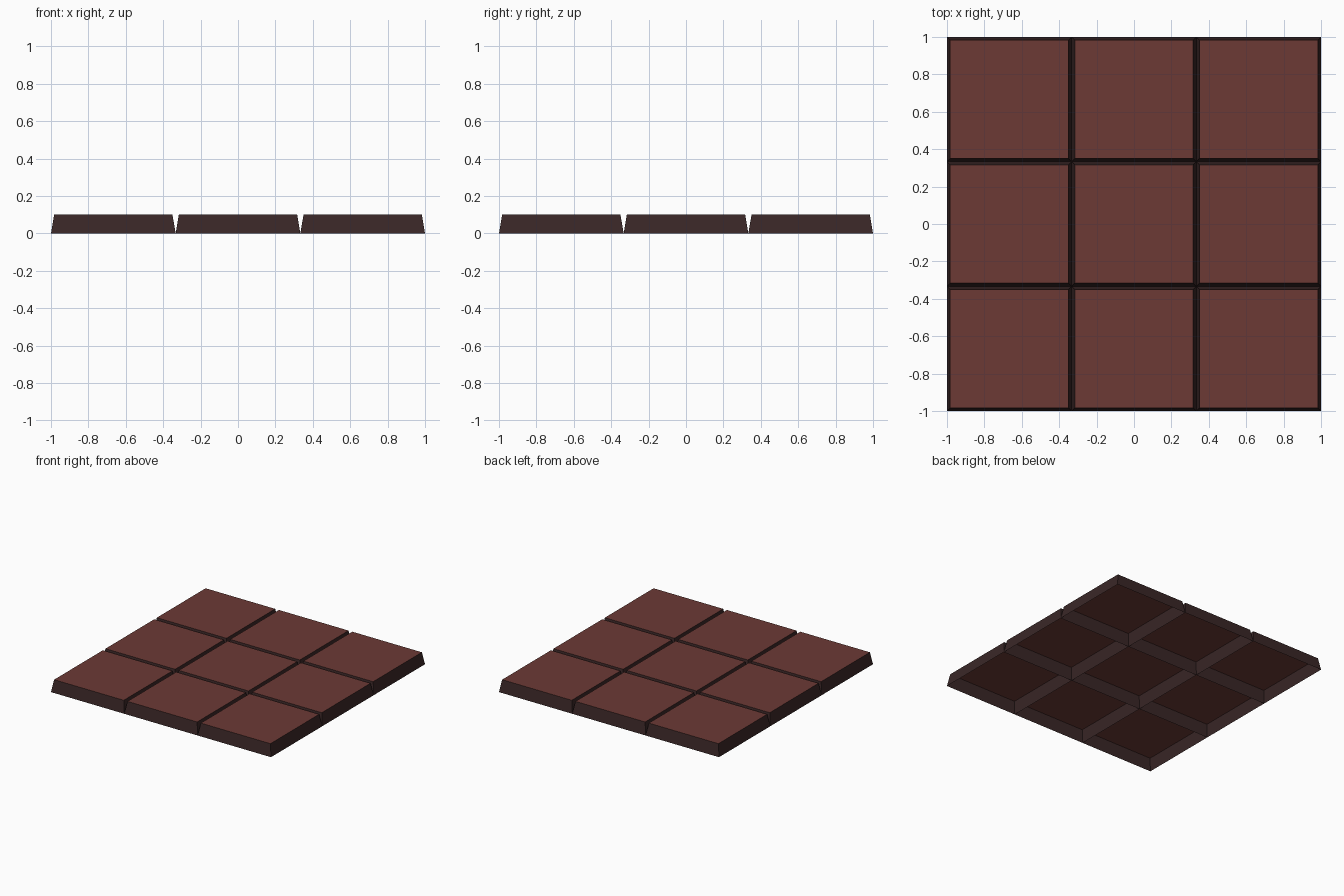
import bpy, bmesh

if "Cube" in bpy.data.objects:
    bpy.data.objects.remove(bpy.data.objects["Cube"])

def material(name, rgb):
    m = bpy.data.materials.new(name)
    m.diffuse_color = (*rgb, 1)
    m.use_nodes = True
    m.node_tree.nodes["Principled BSDF"].inputs["Base Color"].default_value = m.diffuse_color
    return m

top_mat = material("red_brown_tile", (0.150, 0.042, 0.036))
side_mat = material("dark_brown_edge", (0.042, 0.020, 0.020))

PITCH, HEIGHT, INSET = 2 / 3, 0.10, 0.017

def tile(name, cx, cy):
    # Tapered square slab, hollow and open underneath
    bm = bmesh.new()
    bmesh.ops.create_cube(bm, size=1)
    for v in bm.verts:
        up = v.co.z > 0
        w = PITCH - (2 * INSET if up else 0)
        v.co = (v.co.x * w, v.co.y * w, HEIGHT if up else 0)
    bm.normal_update()
    bmesh.ops.delete(bm, geom=[f for f in bm.faces if f.normal.z < -0.5], context='FACES_ONLY')
    # Dark sloped edges, red-brown top
    for f in bm.faces:
        f.material_index = 0 if f.normal.z > 0.5 else 1
    mesh = bpy.data.meshes.new(name)
    bm.to_mesh(mesh)
    bm.free()
    mesh.materials.append(top_mat)
    mesh.materials.append(side_mat)
    ob = bpy.data.objects.new(name, mesh)
    ob.location = (cx, cy, 0)
    bpy.context.collection.objects.link(ob)

# Three by three grid of floor tiles
for row in range(3):
    for col in range(3):
        tile(f"floor_tile_{row + 1}_{col + 1}", (col - 1) * PITCH, (row - 1) * PITCH)
